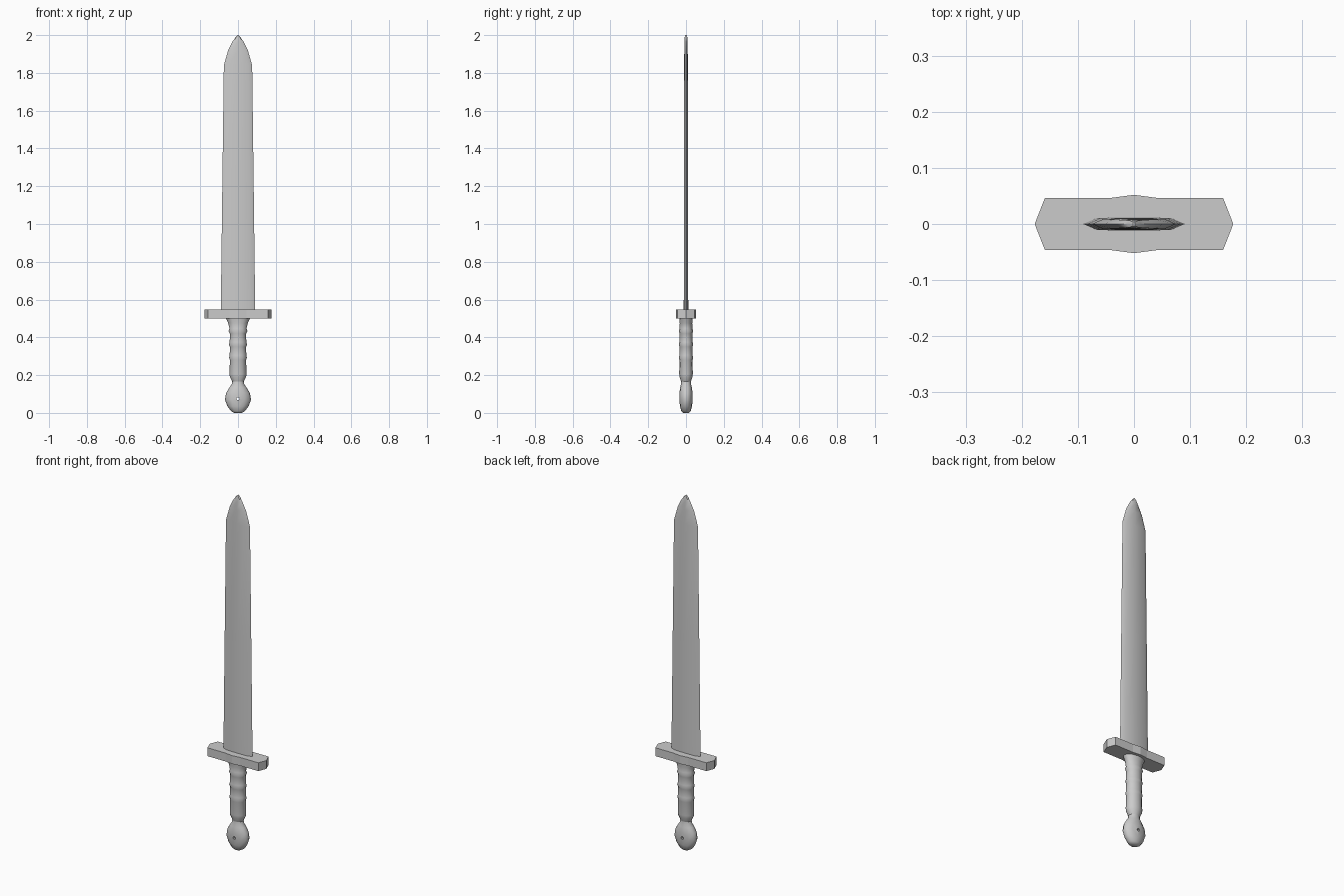
import bpy, bmesh
from math import cos, sin, pi, radians

if "Cube" in bpy.data.objects:
    bpy.data.objects.remove(bpy.data.objects["Cube"])


def loft(name, rings, smooth_angle=None):
    """Skin a stack of equal-sized rings and cap both ends."""
    bm = bmesh.new()
    loops = [[bm.verts.new(p) for p in ring] for ring in rings]
    n = len(loops[0])
    for a, b in zip(loops, loops[1:]):
        for i in range(n):
            j = (i + 1) % n
            bm.faces.new((a[i], a[j], b[j], b[i]))
    bm.faces.new(loops[0][::-1])
    bm.faces.new(loops[-1])
    bmesh.ops.recalc_face_normals(bm, faces=bm.faces[:])
    mesh = bpy.data.meshes.new(name)
    bm.to_mesh(mesh)
    bm.free()
    obj = bpy.data.objects.new(name, mesh)
    bpy.context.collection.objects.link(obj)
    if smooth_angle:
        bpy.ops.object.select_all(action='DESELECT')
        obj.select_set(True)
        bpy.context.view_layer.objects.active = obj
        bpy.ops.object.shade_smooth_by_angle(angle=radians(smooth_angle))
    return obj


def oval(z, rx, ry, n=12):
    return [(rx * cos(2 * pi * i / n), ry * sin(2 * pi * i / n), z) for i in range(n)]


def blade_ring(z, w, t):
    s = 0.72 * w
    return [(w, 0, z), (s, t * .9, z), (0, t, z), (-s, t * .9, z),
            (-w, 0, z), (-s, -t * .9, z), (0, -t, z), (s, -t * .9, z)]


def guard_ring(z):
    half = [(0.177, 0), (0.159, 0.046), (0.045, 0.046), (0, 0.052), (-0.045, 0.046), (-0.159, 0.046)]
    return [(x, y, z) for x, y in half] + [(-x, -y, z) for x, y in half]


# Blade: slight taper, then a leaf-shaped point
loft("blade", [blade_ring(*s) for s in [
    (0.54, 0.091, 0.012), (1.2, 0.083, 0.011), (1.84, 0.075, 0.010),
    (1.92, 0.052, 0.009), (1.965, 0.030, 0.008), (1.99, 0.012, 0.007),
    (2.0, 0.002, 0.004)]], 40)

# Crossguard
loft("crossguard", [guard_ring(0.5), guard_ring(0.547)])

# Grip with finger ridges
loft("grip", [oval(*s) for s in [
    (0.165, 0.030, 0.026), (0.19, 0.043, 0.034), (0.205, 0.045, 0.036),
    (0.28, 0.043, 0.035), (0.292, 0.047, 0.038), (0.305, 0.044, 0.035),
    (0.35, 0.043, 0.034), (0.362, 0.048, 0.038), (0.375, 0.044, 0.035),
    (0.42, 0.043, 0.034), (0.434, 0.050, 0.038), (0.447, 0.045, 0.034),
    (0.475, 0.052, 0.033), (0.502, 0.064, 0.036)]], 60)

# Flattened pommel with a lanyard hole
pommel = loft("pommel", [oval(*s) for s in [
    (0.0, 0.020, 0.016), (0.009, 0.036, 0.025), (0.035, 0.056, 0.032),
    (0.07, 0.069, 0.035), (0.105, 0.063, 0.035), (0.135, 0.045, 0.031),
    (0.15, 0.034, 0.027), (0.167, 0.030, 0.026)]], 60)
bpy.ops.mesh.primitive_cylinder_add(vertices=8, radius=0.008, depth=0.2,
                                    location=(0, 0, 0.075), rotation=(pi / 2, 0, 0))
cutter = bpy.context.object
cutter.name = "hole_cutter"
cutter.hide_render = True
cutter.hide_set(True)
hole = pommel.modifiers.new("hole", 'BOOLEAN')
hole.object = cutter
hole.operation = 'DIFFERENCE'
hole.solver = 'EXACT'
